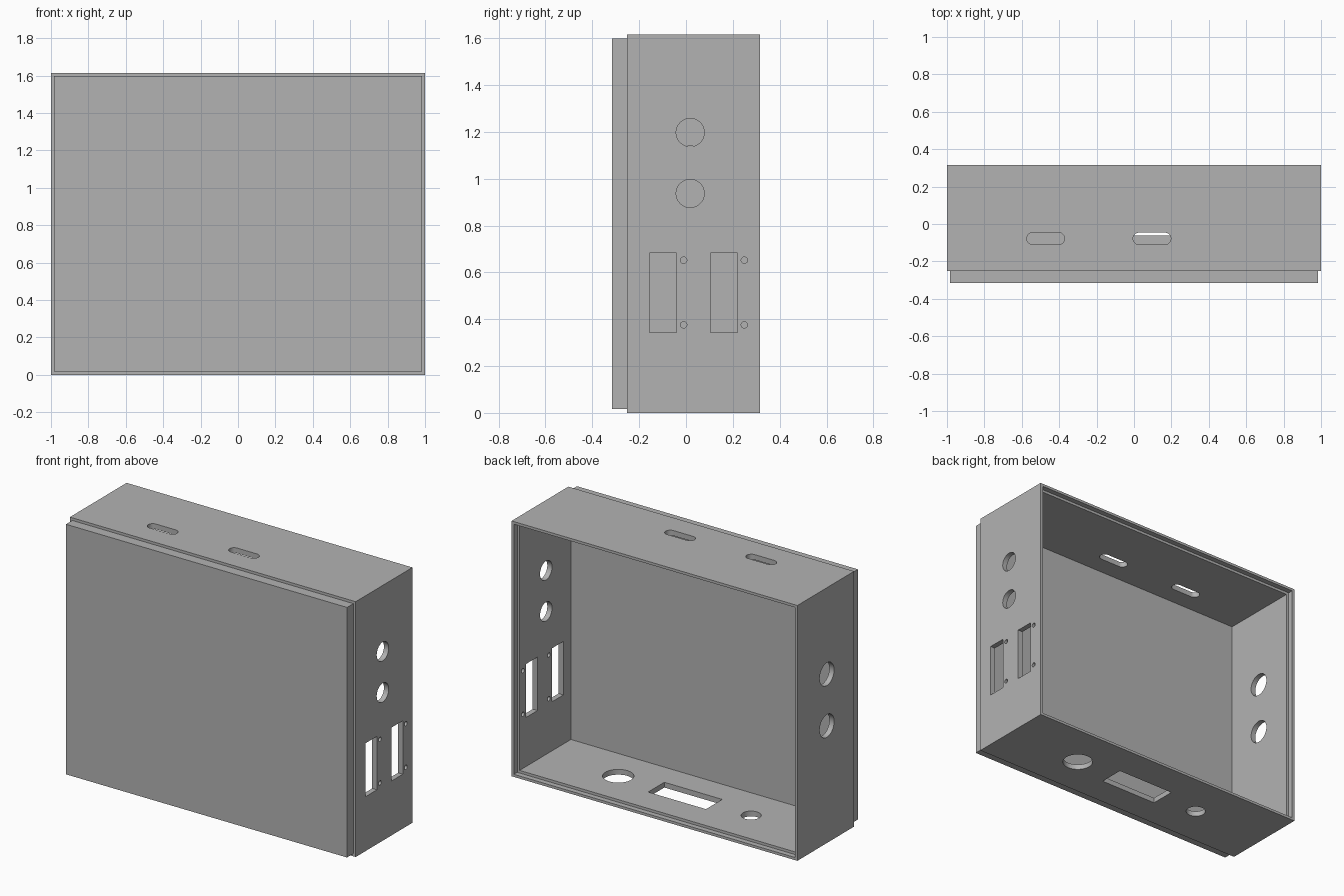
import bpy
import bmesh
from math import cos, sin, tau
from mathutils import Vector

if "Cube" in bpy.data.objects:
    bpy.data.objects.remove(bpy.data.objects["Cube"])

HALF_W, HEIGHT, HALF_D = 1.0, 1.615, 0.315
STEP = 0.0167          # lip thickness, half of the wall
WALL = 2 * STEP

grey = bpy.data.materials.new("plain_grey")
grey.use_nodes = True
colour = (0.45, 0.45, 0.45, 1)
grey.diffuse_color = colour
grey.node_tree.nodes["Principled BSDF"].inputs["Base Color"].default_value = colour


def finish(name, bm):
    bmesh.ops.recalc_face_normals(bm, faces=bm.faces)
    mesh = bpy.data.meshes.new(name)
    bm.to_mesh(mesh)
    bm.free()
    mesh.materials.append(grey)
    obj = bpy.data.objects.new(name, mesh)
    bpy.context.collection.objects.link(obj)
    return obj


# Enclosure shell: rectangles lofted from the front plate, round the rim, to the inner floor
bm = bmesh.new()
steps = [(STEP, -HALF_D), (STEP, -0.252), (0, -0.252), (0, HALF_D),
         (STEP, HALF_D), (STEP, 0.282), (WALL, 0.282), (WALL, -0.23)]
rings = []
for inset, y in steps:
    w, low, high = HALF_W - inset, inset, HEIGHT - inset
    rings.append([bm.verts.new(p) for p in
                  ((-w, y, low), (w, y, low), (w, y, high), (-w, y, high))])
for a, b in zip(rings, rings[1:]):
    for i in range(4):
        j = (i + 1) % 4
        bm.faces.new((a[i], a[j], b[j], b[i]))
bm.faces.new(rings[0])
bm.faces.new(rings[-1])
shell = finish("enclosure_shell", bm)


# Profiles for the openings
def rectangle(u0, u1, v0, v1):
    return [(u0, v0), (u1, v0), (u1, v1), (u0, v1)]


def rounded_slot(u, v, r, stretch=0.0, n=48):
    points = []
    for i in range(n):
        a = tau * (i + 0.5) / n
        side = stretch if cos(a) > 0 else -stretch
        points.append((u + side + r * cos(a), v + r * sin(a)))
    return points


cut = bmesh.new()


def punch(profile, wall, place):
    """Add a prism crossing one wall; place(u, v, d) maps it to 3D."""
    ends = [[cut.verts.new(Vector(place(u, v, wall + d))) for u, v in profile]
            for d in (-0.1, 0.1)]
    cut.faces.new(ends[0])
    cut.faces.new(ends[1])
    for i in range(len(profile)):
        j = (i + 1) % len(profile)
        cut.faces.new((ends[0][i], ends[0][j], ends[1][j], ends[1][i]))


def side(u, v, d):
    return (d, u, v)


def flat(u, v, d):
    return (u, v, d)


# Left side: two round holes, two connector windows with screw holes
for z in (0.937, 1.197):
    punch(rounded_slot(0.018, z, 0.06), HALF_W, side)
for y in (-0.155, 0.104):
    punch(rectangle(y, y + 0.115, 0.344, 0.682), HALF_W, side)
    for z in (0.376, 0.652):
        punch(rounded_slot(y + 0.145, z, 0.0137, n=24), HALF_W, side)

# Right side: two larger round holes
for z in (0.741, 1.068):
    punch(rounded_slot(0.02, z, 0.072), -HALF_W, side)

# Top: two rounded slots
for x in (-0.472, 0.096):
    punch(rounded_slot(x, -0.078, 0.032, 0.069), HEIGHT, flat)

# Bottom: large hole, connector window, small hole
punch(rounded_slot(0.46, 0.02, 0.09), 0, flat)
punch(rectangle(-0.21, 0.195, -0.062, 0.1), 0, flat)
punch(rounded_slot(-0.47, 0.02, 0.058), 0, flat)

cutter = finish("opening_cutter", cut)
cutter.hide_render = True

# Cut the openings, then drop the helper
mod = shell.modifiers.new("openings", "BOOLEAN")
mod.operation = "DIFFERENCE"
mod.solver = "EXACT"
mod.object = cutter
bpy.context.view_layer.objects.active = shell
shell.select_set(True)
bpy.ops.object.modifier_apply(modifier=mod.name)
bpy.data.objects.remove(cutter)
bpy.ops.object.shade_smooth_by_angle()
